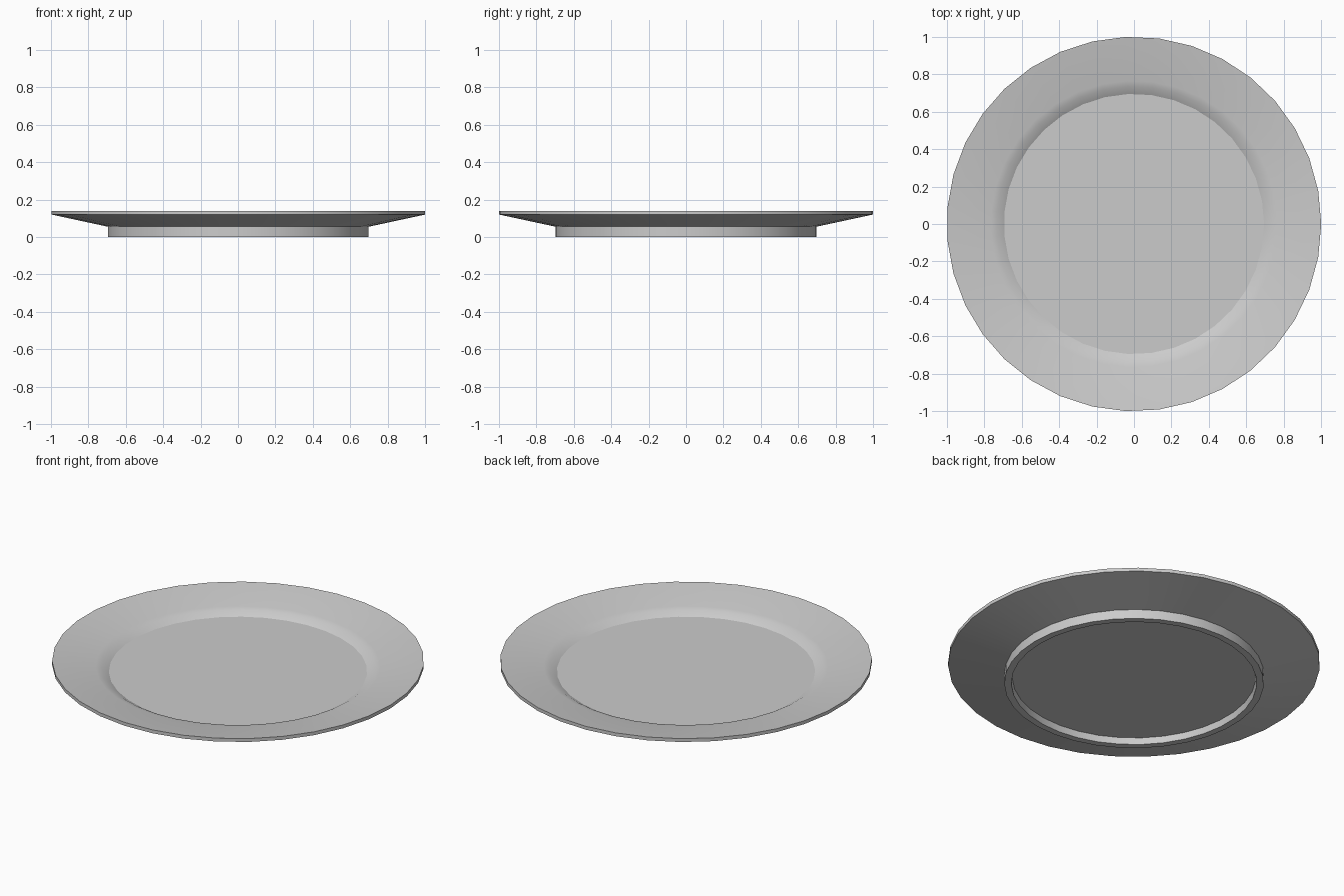
import bpy, bmesh
from math import cos, sin, tau

if "Cube" in bpy.data.objects:
    bpy.data.objects.remove(bpy.data.objects["Cube"])

SEGMENTS = 35

# Half profile (radius, height), from the underside recess round to the well floor
PROFILE = [
    (0.655, 0.038), (0.66, 0.0),      # inside of foot ring
    (0.698, 0.0), (0.698, 0.055),     # outside of foot ring
    (1.0, 0.12), (1.0, 0.14),         # sloping underside and rim edge
    (0.765, 0.104), (0.735, 0.097),   # top of rim, rounded shoulder
    (0.695, 0.074),                   # edge of well floor
]


def lathe(name, profile, segments):
    bm = bmesh.new()
    rings = [[bm.verts.new((r * cos(tau * i / segments), r * sin(tau * i / segments), z))
              for i in range(segments)] for r, z in profile]
    for a, b in zip(rings, rings[1:]):
        for i in range(segments):
            j = (i + 1) % segments
            bm.faces.new((a[i], a[j], b[j], b[i]))
    bm.faces.new(rings[0][::-1])
    bm.faces.new(rings[-1])
    bmesh.ops.recalc_face_normals(bm, faces=bm.faces)
    mesh = bpy.data.meshes.new(name)
    bm.to_mesh(mesh)
    bm.free()
    obj = bpy.data.objects.new(name, mesh)
    bpy.context.collection.objects.link(obj)
    return obj


# Plate, smooth with crisp foot, rim and well edges
plate = lathe("plate", PROFILE, SEGMENTS)
bpy.context.view_layer.objects.active = plate
plate.select_set(True)
bpy.ops.object.shade_smooth_by_angle(angle=tau * 28 / 360)
